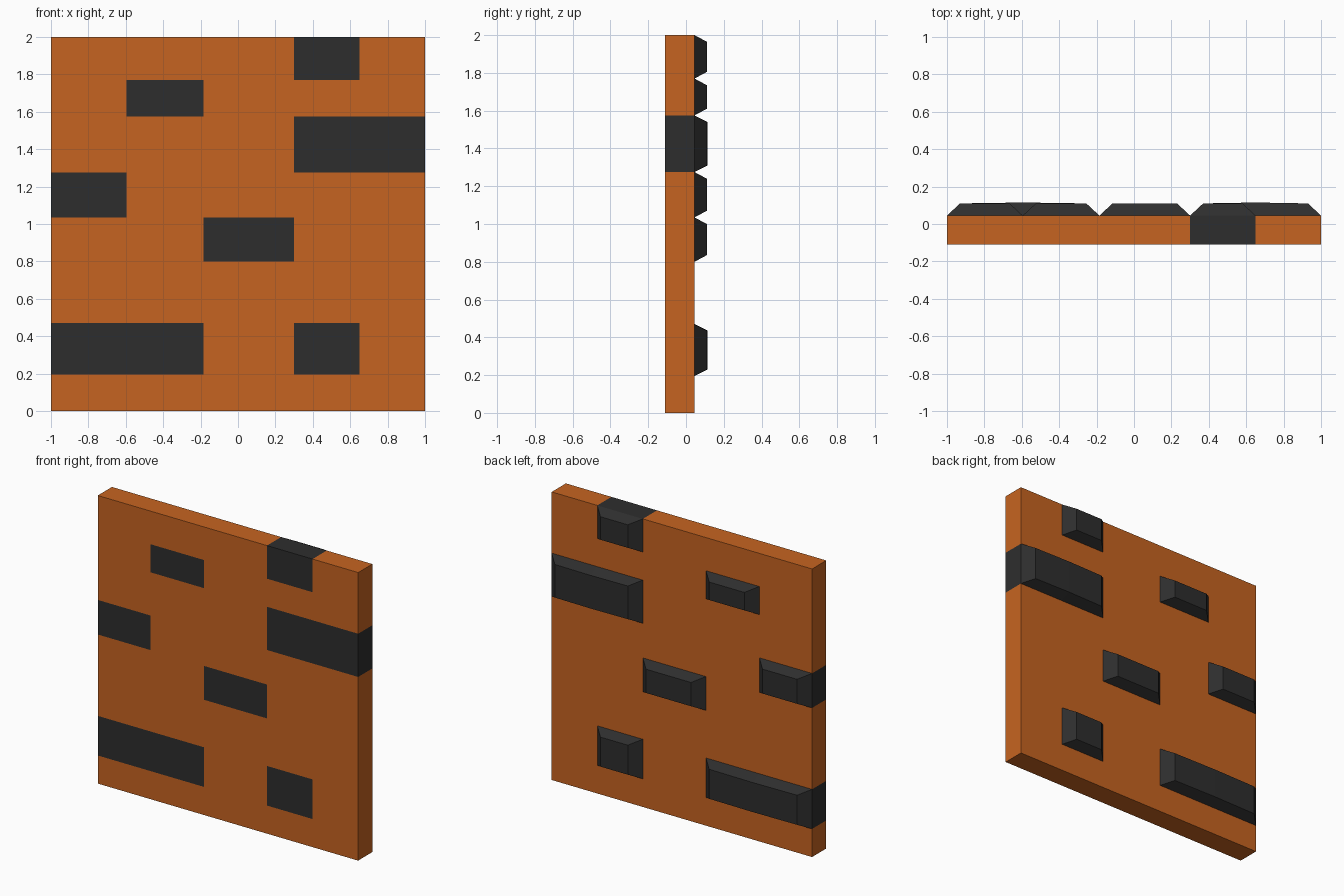
import bpy
import bmesh

if "Cube" in bpy.data.objects:
    bpy.data.objects.remove(bpy.data.objects["Cube"], do_unlink=True)

FRONT, BACK, TIP = -0.11, 0.045, 0.11
INSET_X, INSET_Z, CROWN = 0.07, 0.035, 0.005

# Studs: name, x range, z range, optional middle seam on the double-width ones
STUDS = [
    ("top_stud", 0.30, 0.65, 1.77, 2.0, None),
    ("upper_stud", -0.595, -0.185, 1.575, 1.77, None),
    ("long_upper_stud", 0.30, 1.0, 1.275, 1.575, 0.65),
    ("edge_stud", -1.0, -0.595, 1.035, 1.275, None),
    ("middle_stud", -0.185, 0.30, 0.80, 1.035, None),
    ("long_lower_stud", -1.0, -0.185, 0.195, 0.47, -0.595),
    ("lower_stud", 0.30, 0.65, 0.195, 0.47, None),
]


def make_material(name, color):
    mat = bpy.data.materials.new(name)
    mat.use_nodes = True
    mat.diffuse_color = color
    mat.node_tree.nodes["Principled BSDF"].inputs["Base Color"].default_value = color
    return mat


def add_object(name, bm, mats):
    bmesh.ops.recalc_face_normals(bm, faces=bm.faces)
    mesh = bpy.data.meshes.new(name)
    bm.to_mesh(mesh)
    bm.free()
    for mat in mats:
        mesh.materials.append(mat)
    obj = bpy.data.objects.new(name, mesh)
    bpy.context.collection.objects.link(obj)
    return obj


orange = make_material("burnt_orange", (0.565, 0.127, 0.015, 1))
charcoal = make_material("charcoal", (0.027, 0.027, 0.027, 1))


# Panel: a slab sliced along the stud outlines, dark where a stud passes through
def make_panel():
    bm = bmesh.new()
    bmesh.ops.create_cube(bm, size=1)
    for v in bm.verts:
        v.co.x *= 2
        v.co.y = FRONT if v.co.y < 0 else BACK
        v.co.z = 2 * v.co.z + 1
    cuts_x = {x for s in STUDS for x in s[1:3]}
    cuts_z = {z for s in STUDS for z in s[3:5]}
    for axis, cuts in ((0, cuts_x), (2, cuts_z)):
        for c in sorted(cuts):
            if abs(c) in (1.0, 2.0) and (axis == 0 or c == 2.0):
                continue
            point, normal = [0, 0, 0], [0, 0, 0]
            point[axis], normal[axis] = c, 1
            geom = bm.verts[:] + bm.edges[:] + bm.faces[:]
            bmesh.ops.bisect_plane(bm, geom=geom, plane_co=point, plane_no=normal)
    e = 0.001
    for f in bm.faces:
        c = f.calc_center_median()
        f.material_index = int(any(
            x0 - e < c.x < x1 + e and z0 - e < c.z < z1 + e
            for _, x0, x1, z0, z1, _ in STUDS))
    add_object("panel", bm, [orange, charcoal])


# Stud: sloped block on the back, with a slight crown at the seam
def make_stud(name, x0, x1, z0, z1, seam):
    bm = bmesh.new()
    columns = [(x0, x0 + INSET_X, TIP), (x1, x1 - INSET_X, TIP)]
    if seam is not None:
        columns.insert(1, (seam, seam, TIP + CROWN))
    rings = []
    for base_x, tip_x, tip_y in columns:
        points = [(base_x, BACK, z0), (tip_x, tip_y, z0 + INSET_Z),
                  (tip_x, tip_y, z1 - INSET_Z), (base_x, BACK, z1)]
        rings.append([bm.verts.new(p) for p in points])
    for a, b in zip(rings, rings[1:]):
        for i in range(3):
            bm.faces.new((a[i], a[i + 1], b[i + 1], b[i]))
    for ring in (rings[0], rings[-1]):
        bm.faces.new(ring)
    # close the hidden side against the panel
    bm.faces.new([r[0] for r in rings] + [r[3] for r in reversed(rings)])
    add_object(name, bm, [charcoal])


make_panel()
for stud in STUDS:
    make_stud(*stud)
